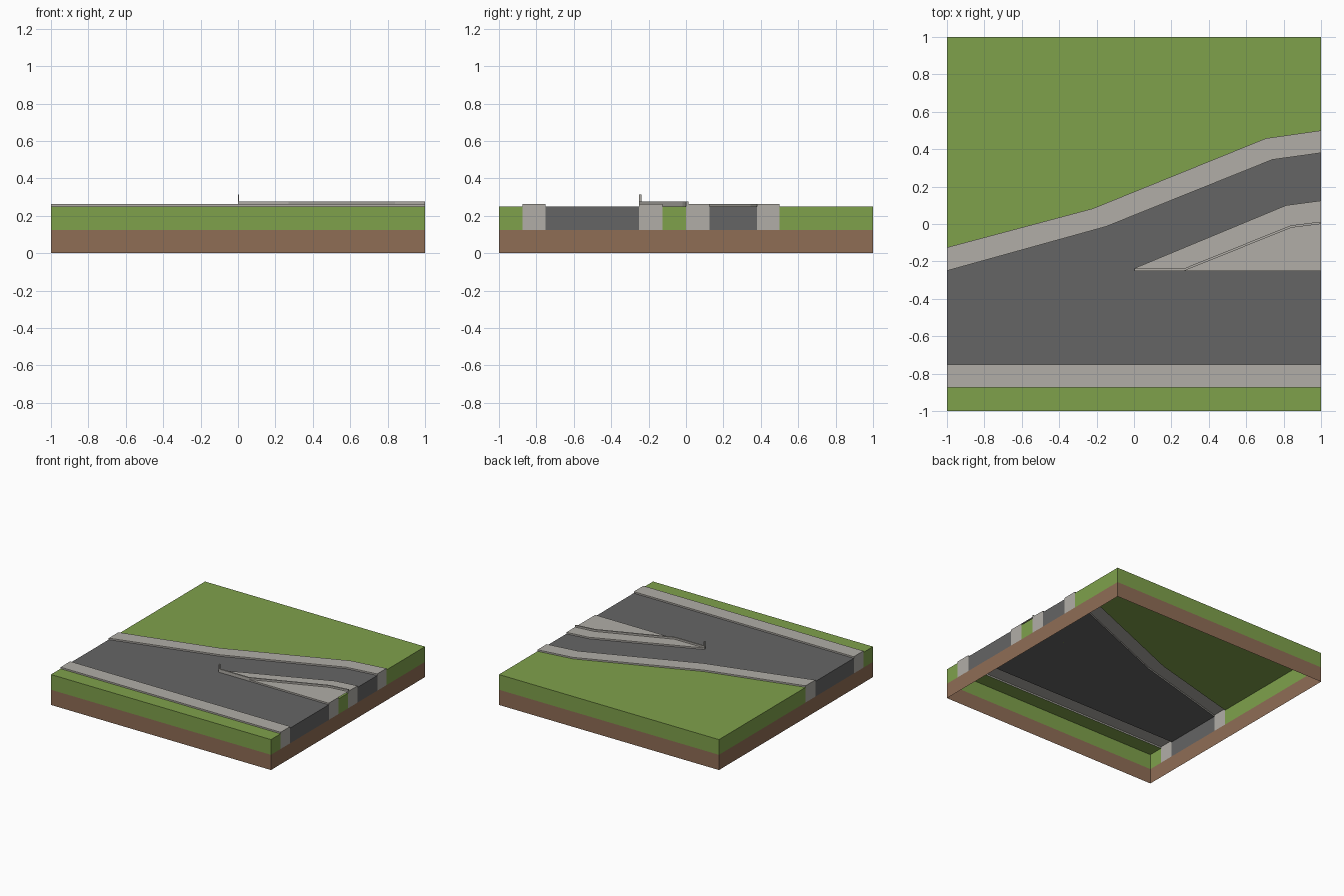
import bpy, bmesh

if "Cube" in bpy.data.objects:
    bpy.data.objects.remove(bpy.data.objects["Cube"])

def material(name, rgb):
    """Flat colour from 0-255 sRGB values."""
    lin = [((c / 255 + 0.055) / 1.055) ** 2.4 for c in rgb]
    m = bpy.data.materials.new(name)
    m.diffuse_color = (*lin, 1)
    m.use_nodes = True
    m.node_tree.nodes["Principled BSDF"].inputs["Base Color"].default_value = m.diffuse_color
    return m

GRASS = material("grass green", (127, 161, 75))
DIRT = material("dirt brown", (143, 109, 85))
ROAD = material("asphalt grey", (101, 101, 101))
CURB = material("curb light grey", (177, 174, 167))

GROUND, MID, CURB_TOP = 0.25, 0.125, 0.2625

def on_border(a, b):
    """True when the edge lies on the outside of the square tile."""
    return any(abs(a[i]) == 1 and a[i] == b[i] for i in (0, 1))

def sheet(name, pts, z, mat, side_low=MID, inner_low=None, top=True):
    """Flat outline at height z (counter-clockwise) with skirts:
    tile-border edges drop to side_low, other edges to inner_low."""
    bm = bmesh.new()
    if top:
        face = bm.faces.new([bm.verts.new((x, y, z)) for x, y in pts])
        bmesh.ops.triangulate(bm, faces=[face])
    for a, b in zip(pts, pts[1:] + pts[:1]):
        low = side_low if on_border(a, b) else inner_low
        if low is not None:
            bm.faces.new([bm.verts.new(p) for p in
                          ((*a, low), (*b, low), (*b, z), (*a, z))])
    bmesh.ops.remove_doubles(bm, verts=bm.verts, dist=1e-5)
    me = bpy.data.meshes.new(name)
    bm.to_mesh(me)
    bm.free()
    me.materials.append(mat)
    bpy.context.collection.objects.link(bpy.data.objects.new(name, me))

# Shared outlines, left to right
back_outer = [(-1, -0.125), (-0.22, 0.083), (0.705, 0.458), (1, 0.5)]
back_inner = [(-1, -0.25), (-0.15, -0.014), (0.74, 0.344), (1, 0.38)]
fork_road = [(0, -0.2375), (0.813, 0.1), (1, 0.125)]
fork_low = [(0.27, -0.25), (0.84, -0.02), (1, 0)]
fork_notch = (0.58, -0.125)

# Dirt base: open frame of four walls
sheet("dirt_base", [(-1, -1), (1, -1), (1, 1), (-1, 1)], MID, DIRT, 0, top=False)

# Grass areas
sheet("front_grass", [(-1, -1), (1, -1), (1, -0.875), (-1, -0.875)], GROUND, GRASS)
sheet("back_grass", back_outer + [(1, 1), (-1, 1)], GROUND, GRASS)
sheet("fork_grass", [fork_notch, (1, -0.125)] + fork_low[:0:-1], GROUND, GRASS)

# Road surface with the exit branch
sheet("road", [(-1, -0.75), (1, -0.75), (1, -0.25), (0, -0.25)]
      + fork_road + back_inner[::-1], GROUND, ROAD)

# Raised curbs
sheet("front_curb", [(-1, -0.875), (1, -0.875), (1, -0.75), (-1, -0.75)],
      CURB_TOP, CURB, inner_low=GROUND)
sheet("back_curb", back_inner + back_outer[::-1], CURB_TOP, CURB, inner_low=GROUND)
sheet("fork_curb", [(0, -0.25), (1, -0.25), (1, -0.125), fork_notch]
      + fork_low[1:] + fork_road[::-1], CURB_TOP, CURB, inner_low=GROUND)

# Low barrier wall along the exit, and the thin post at its tip
sheet("barrier", [(0, -0.25)] + fork_low
      + [(1, 0.0125), (0.838, -0.0075), (0.268, -0.2375), (0, -0.2375)],
      0.277, CURB, CURB_TOP, CURB_TOP)
sheet("barrier_post", [(0, -0.25), (0.006, -0.25), (0.006, -0.2375), (0, -0.2375)],
      0.315, CURB, inner_low=CURB_TOP)
